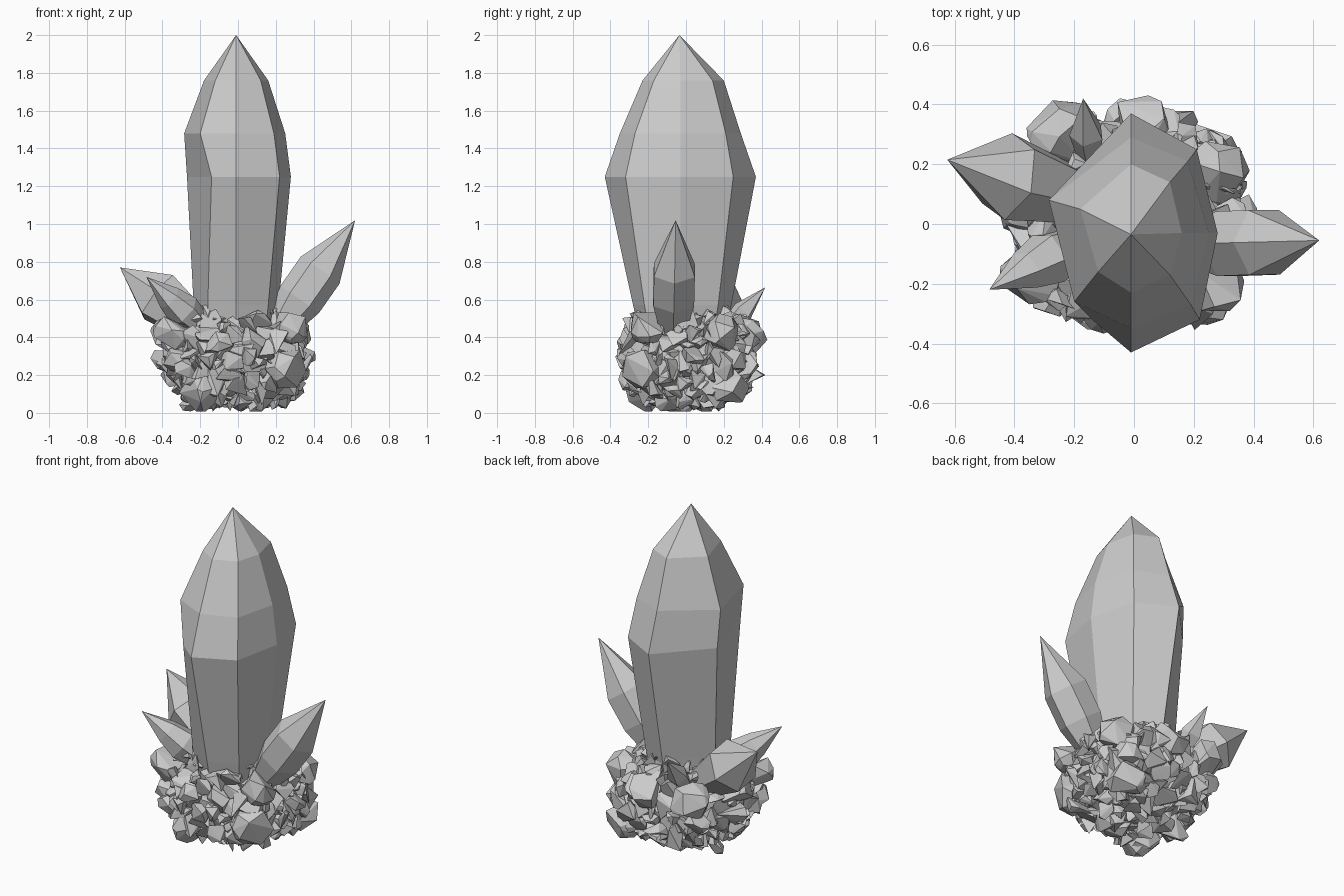
import bpy, bmesh, math, random
from mathutils import Vector

if "Cube" in bpy.data.objects:
    bpy.data.objects.remove(bpy.data.objects["Cube"])

random.seed(11)


def finish(name, bm):
    bmesh.ops.recalc_face_normals(bm, faces=bm.faces)
    me = bpy.data.meshes.new(name)
    bm.to_mesh(me)
    bm.free()
    ob = bpy.data.objects.new(name, me)
    bpy.context.collection.objects.link(ob)
    return ob


def loft(name, rings, tip):
    """Skin a stack of equal rings, cap the bottom, close on a tip."""
    bm = bmesh.new()
    vs = [[bm.verts.new(p) for p in r] for r in rings]
    n = len(vs[0])
    apex = bm.verts.new(tip)
    bm.faces.new(vs[0])
    for a, b in zip(vs, vs[1:]):
        for i in range(n):
            j = (i + 1) % n
            bm.faces.new((a[i], a[j], b[j], b[i]))
    for i in range(n):
        bm.faces.new((vs[-1][i], vs[-1][(i + 1) % n], apex))
    return finish(name, bm)


# Main crystal: seven-sided, widest a little above the middle
levels = [
    (0.30, [(-.01, -.22), (.13, -.17), (.18, -.03), (.12, .13), (-.01, .19), (-.21, .05), (-.14, -.15)]),
    (0.57, [(-.01, -.28), (.16, -.22), (.215, -.03), (.15, .17), (-.01, .24), (-.235, .06), (-.16, -.20)]),
    (1.25, [(-.01, -.43), (.22, -.32), (.28, -.03), (.21, .25), (-.01, .37), (-.27, .09), (-.14, -.32)]),
    (1.48, [(-.01, -.35), (.19, -.27), (.25, -.03), (.18, .21), (-.01, .29), (-.285, .08), (-.20, -.26)]),
    (1.76, [(-.01, -.23), (.12, -.17), (.16, -.03), (.12, .14), (-.01, .20), (-.18, .05), (-.12, -.16)]),
]
loft("main_crystal", [[(x, y, z) for x, y in ring] for z, ring in levels], (-.01, -.035, 2.0))


def crystal(name, base, tip, profile, sides=6, turn=0.0):
    """Side crystal along base -> tip; profile is (fraction, radius)."""
    base, tip = Vector(base), Vector(tip)
    axis = tip - base
    q = axis.to_track_quat('Z', 'Y')
    rings = []
    for t, r in profile:
        ring = []
        for i in range(sides):
            a = turn + math.tau * i / sides
            ring.append(base + axis * t + q @ Vector((r * math.cos(a), r * math.sin(a), 0)))
        rings.append(ring)
    loft(name, rings, tip)


# Side crystals
crystal("right_crystal", (.20, -.07, .42), (.62, -.055, 1.02),
        [(0, .07), (.30, .125), (.56, .125), (.70, .085)], 6, .5)
crystal("left_back_crystal", (-.17, .09, .42), (-.625, .215, .77),
        [(0, .09), (.55, .15)], 6, .3)
crystal("left_front_crystal", (-.18, -.06, .44), (-.485, -.22, .72),
        [(0, .06), (.35, .095), (.6, .07)], 6, .2)
crystal("back_crystal", (-.15, .24, .47), (-.17, .42, .665),
        [(0, .045), (.35, .06)], 5)


# Rocky base: solid core covered with angular shards
bm = bmesh.new()
centre = Vector((-.01, .01, .30))


def shard(c, size, count, spread=(.55, 1.0)):
    stretch = [random.uniform(*spread) for _ in range(3)]
    pts = []
    for _ in range(count):
        d = Vector([random.gauss(0, 1) for _ in range(3)]).normalized()
        p = c + Vector([d[k] * stretch[k] for k in range(3)]) * size
        p.z = min(max(p.z, 0.008), 0.595)
        pts.append(bm.verts.new(p))
    res = bmesh.ops.convex_hull(bm, input=pts)
    junk = set(res["geom_interior"]) | set(res["geom_unused"])
    bmesh.ops.delete(bm, geom=[v for v in junk if isinstance(v, bmesh.types.BMVert)], context='VERTS')


shard_total = 230
for i in range(shard_total):
    h = 1 - 2 * (i + .5) / shard_total
    a = i * 2.39996
    r = math.sqrt(1 - h * h)
    d = Vector((r * math.cos(a), r * math.sin(a), h))
    d /= sum(abs(k) ** 2.5 for k in d) ** (1 / 2.5)
    k = random.uniform(.92, 1.02)
    c = centre + Vector((d.x * .355, d.y * .325, d.z * .245)) * k
    shard(c, random.uniform(.06, .115), random.randint(7, 11))

# Larger boulders
for x, y, z, s in [(-.34, -.16, .43, .12), (.25, -.22, .24, .13), (-.20, -.20, .12, .13),
                   (-.24, .30, .40, .13), (.02, .32, .42, .12), (.28, .18, .42, .12),
                   (-.36, .06, .40, .12), (.28, -.20, .46, .11), (.24, .22, .15, .13)]:
    shard(Vector((x, y, z)), s, 20, (.9, 1.0))

core = bmesh.ops.create_icosphere(bm, subdivisions=2, radius=1)["verts"]
for v in core:
    v.co = centre + Vector((v.co.x * .35, v.co.y * .32, v.co.z * .24))
finish("rock_base", bm)
